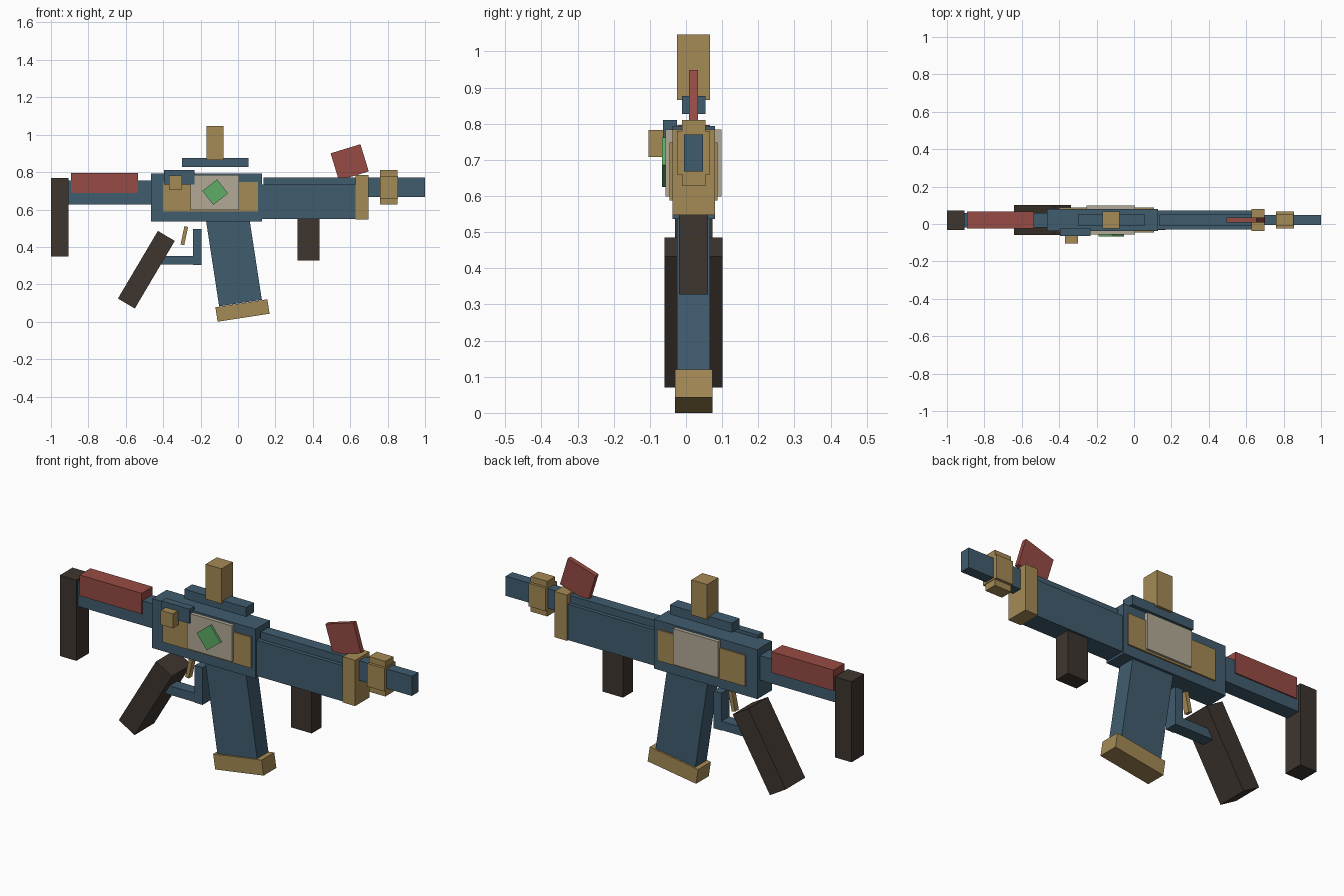
import bpy
import bmesh
import math
from mathutils import Matrix, Vector

default = bpy.data.objects.get("Cube")
if default:
    bpy.data.objects.remove(default, do_unlink=True)


def srgb(r, g, b):
    lin = [((c / 255 + 0.055) / 1.055) ** 2.4 for c in (r, g, b)]
    return (*lin, 1.0)


def material(name, colour):
    m = bpy.data.materials.new(name)
    m.use_nodes = True
    m.diffuse_color = colour
    m.node_tree.nodes["Principled BSDF"].inputs["Base Color"].default_value = colour
    return m


BLUE = material("steel blue", srgb(64, 92, 110))
GOLD = material("brass", srgb(165, 138, 85))
RED = material("brick red", srgb(150, 75, 67))
DARK = material("dark brown", srgb(62, 53, 47))
GREY = material("warm grey", srgb(178, 170, 150))
GREEN = material("green", srgb(95, 172, 102))


def block(name, mat, centre, size, tilt=0.0):
    """Flat-shaded box, tilted about the y axis through its centre."""
    bm = bmesh.new()
    bmesh.ops.create_cube(bm, size=1.0)
    bmesh.ops.scale(bm, vec=Vector(size), verts=bm.verts)
    bmesh.ops.rotate(bm, verts=bm.verts,
                     matrix=Matrix.Rotation(math.radians(tilt), 3, 'Y'))
    mesh = bpy.data.meshes.new(name)
    bm.to_mesh(mesh)
    bm.free()
    mesh.materials.append(mat)
    obj = bpy.data.objects.new(name, mesh)
    obj.location = centre
    bpy.context.collection.objects.link(obj)
    return obj


def span(name, mat, x, y, z):
    """Upright box given by its extent along each axis."""
    pairs = (x, y, z)
    block(name, mat, [(a + b) / 2 for a, b in pairs], [b - a for a, b in pairs])


MID = 0.021  # y of the centre plane


def wide(w):
    return (MID - w / 2, MID + w / 2)


# Stock
span("butt_plate", DARK, (-1.0, -0.905), wide(0.104), (0.35, 0.768))
span("cheek_rest", RED, (-0.892, -0.535), wide(0.09), (0.688, 0.796))
span("stock_tube", BLUE, (-0.91, -0.46), wide(0.078), (0.628, 0.755))

# Receiver with layered side panels
span("receiver", BLUE, (-0.465, 0.127), wide(0.118), (0.537, 0.793))
span("brass_side_panel", GOLD, (-0.4, 0.106), wide(0.133), (0.588, 0.748))
span("grey_side_panel", GREY, (-0.253, 0.005), wide(0.155), (0.598, 0.784))
block("diamond_badge", GREEN, (-0.122, -0.061, 0.693), (0.1, 0.012, 0.095), -38)
span("bolt_slide", BLUE, (-0.395, -0.233), (-0.064, -0.025), (0.735, 0.81))
span("bolt_knob", GOLD, (-0.37, -0.3), (-0.104, -0.06), (0.708, 0.783))

# Top rail and rear sight
span("top_rail", BLUE, (-0.3, 0.055), wide(0.065), (0.827, 0.876))
span("rear_sight", GOLD, (-0.168, -0.077), wide(0.092), (0.865, 1.046))

# Handguard, barrel and muzzle
span("handguard", BLUE, (0.12, 0.64), wide(0.102), (0.548, 0.733))
span("handguard_ridge", BLUE, (0.137, 0.65), wide(0.062), (0.72, 0.771))
span("front_band", GOLD, (0.627, 0.698), wide(0.118), (0.547, 0.784))
span("barrel", BLUE, (0.69, 1.0), wide(0.053), (0.668, 0.77))
span("muzzle_collar_tall", GOLD, (0.758, 0.853), wide(0.065), (0.628, 0.81))
span("muzzle_collar_wide", GOLD, (0.758, 0.856), wide(0.092), (0.66, 0.78))
block("front_sight", RED, (0.597, MID, 0.852), (0.167, 0.025, 0.152), -17)
span("foregrip", DARK, (0.318, 0.436), wide(0.08), (0.328, 0.56))

# Magazine
block("magazine", BLUE, (-0.023, MID, 0.337), (0.231, 0.092, 0.48), -8.7)
block("magazine_base", GOLD, (0.024, MID, 0.06), (0.281, 0.104, 0.078), -8.7)

# Grip, trigger and guard
block("pistol_grip", DARK, (-0.49, MID, 0.278), (0.105, 0.16, 0.42), 30.6)
block("trigger", GOLD, (-0.287, MID, 0.46), (0.02, 0.03, 0.1), 12)
span("guard_post", BLUE, (-0.24, -0.195), wide(0.065), (0.304, 0.497))
span("guard_bar", BLUE, (-0.42, -0.207), wide(0.063), (0.306, 0.352))
